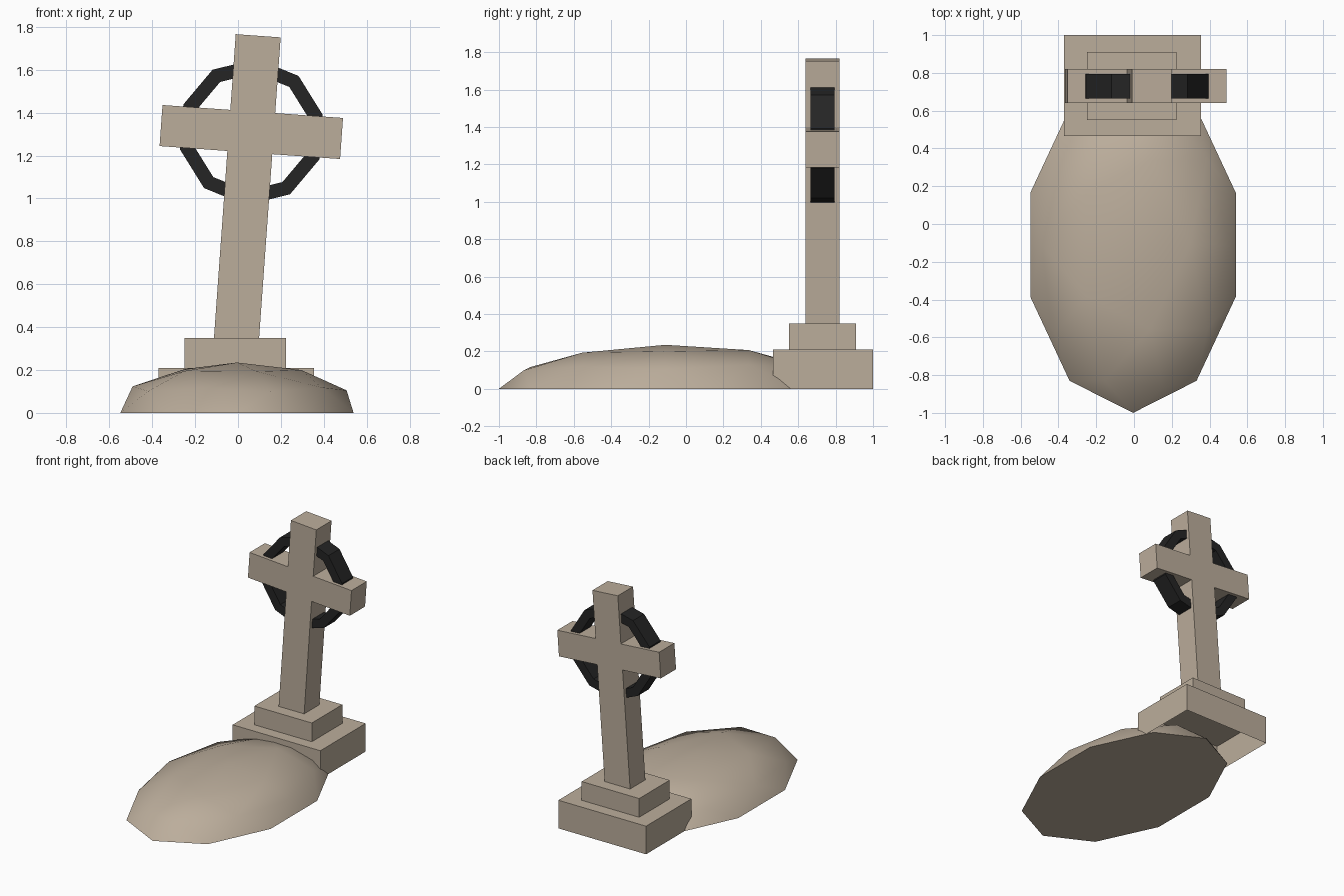
import bpy, bmesh
from math import radians, sin, cos, pi
from mathutils import Vector

old = bpy.data.objects.get("Cube")
if old:
    bpy.data.objects.remove(old, do_unlink=True)


def material(name, rgb):
    m = bpy.data.materials.new(name)
    m.use_nodes = True
    m.diffuse_color = (*rgb, 1)
    m.node_tree.nodes["Principled BSDF"].inputs["Base Color"].default_value = (*rgb, 1)
    return m


stone = material("tan stone", (0.5, 0.42, 0.33))
iron = material("black iron", (0.018, 0.018, 0.018))


def finish(name, bm, mat):
    me = bpy.data.meshes.new(name)
    bm.to_mesh(me)
    bm.free()
    me.materials.append(mat)
    ob = bpy.data.objects.new(name, me)
    bpy.context.collection.objects.link(ob)
    return ob


def slab(name, low, high, open_bottom=False):
    low, high = Vector(low), Vector(high)
    bm = bmesh.new()
    bmesh.ops.create_cube(bm, size=1)
    for v in bm.verts:
        v.co = (low + high) / 2 + v.co * (high - low)
    if open_bottom:
        bm.normal_update()
        under = [f for f in bm.faces if f.normal.z < -0.5]
        bmesh.ops.delete(bm, geom=under, context='FACES_ONLY')
    return finish(name, bm, stone)


def prism(name, faces, depth, mat):
    """Extrude flat x-z polygons along y, then lean with the cross."""
    bm = bmesh.new()
    for pts in faces:
        bm.faces.new([bm.verts.new((x, -depth / 2, z)) for x, z in pts])
    bmesh.ops.remove_doubles(bm, verts=bm.verts[:], dist=0.0001)
    ext = bmesh.ops.extrude_face_region(bm, geom=bm.faces[:], use_keep_orig=True)
    for v in ext["geom"]:
        if isinstance(v, bmesh.types.BMVert):
            v.co.y += depth
    bmesh.ops.recalc_face_normals(bm, faces=bm.faces[:])
    ob = finish(name, bm, mat)
    ob.location = (0.062, 0.73, 1.31)
    ob.rotation_euler.y = radians(4.1)
    return ob


# Stepped plinth, hollow underneath
slab("lower_plinth", (-0.37, 0.465, 0), (0.355, 1.0, 0.21), open_bottom=True)
slab("upper_plinth", (-0.25, 0.55, 0.21), (0.225, 0.91, 0.35), open_bottom=True)

# Leaning cross, outlined from one half and mirrored
w, arm, h, top, foot = 0.105, 0.422, 0.096, 0.45, -1.0
half = [(w, foot), (w, -h), (arm, -h), (arm, h), (w, h), (w, top)]
outline = half + [(-x, z) for x, z in reversed(half)]
prism("cross", [outline], 0.18, stone)

# Ten-sided ring around the crossing
sides, outer, inner = 10, 0.342, 0.275


def ring_point(r, i):
    a = pi / 2 + 2 * pi * i / sides
    return r * cos(a), r * sin(a)


prism("ring", [[ring_point(outer, i), ring_point(outer, i + 1),
                ring_point(inner, i + 1), ring_point(inner, i)]
               for i in range(sides)], 0.13, iron)

# Grave mound: squashed upper half of a coarse sphere with a flat floor
bm = bmesh.new()
bmesh.ops.create_icosphere(bm, subdivisions=2, radius=1)
bmesh.ops.delete(bm, geom=[v for v in bm.verts if v.co.z < -0.01], context='VERTS')
for f in bm.faces:
    f.smooth = True
rim = [e for e in bm.edges if e.is_boundary]
for e in rim:
    e.smooth = False
bmesh.ops.contextual_create(bm, geom=rim)
for v in bm.verts:
    x, y, z = v.co
    v.co = (0.572 * x - 0.005, 0.89 * y - 0.11, max(0, 0.235 * z * (1 + 0.07 * y)))
bmesh.ops.recalc_face_normals(bm, faces=bm.faces[:])
finish("grave_mound", bm, stone)
